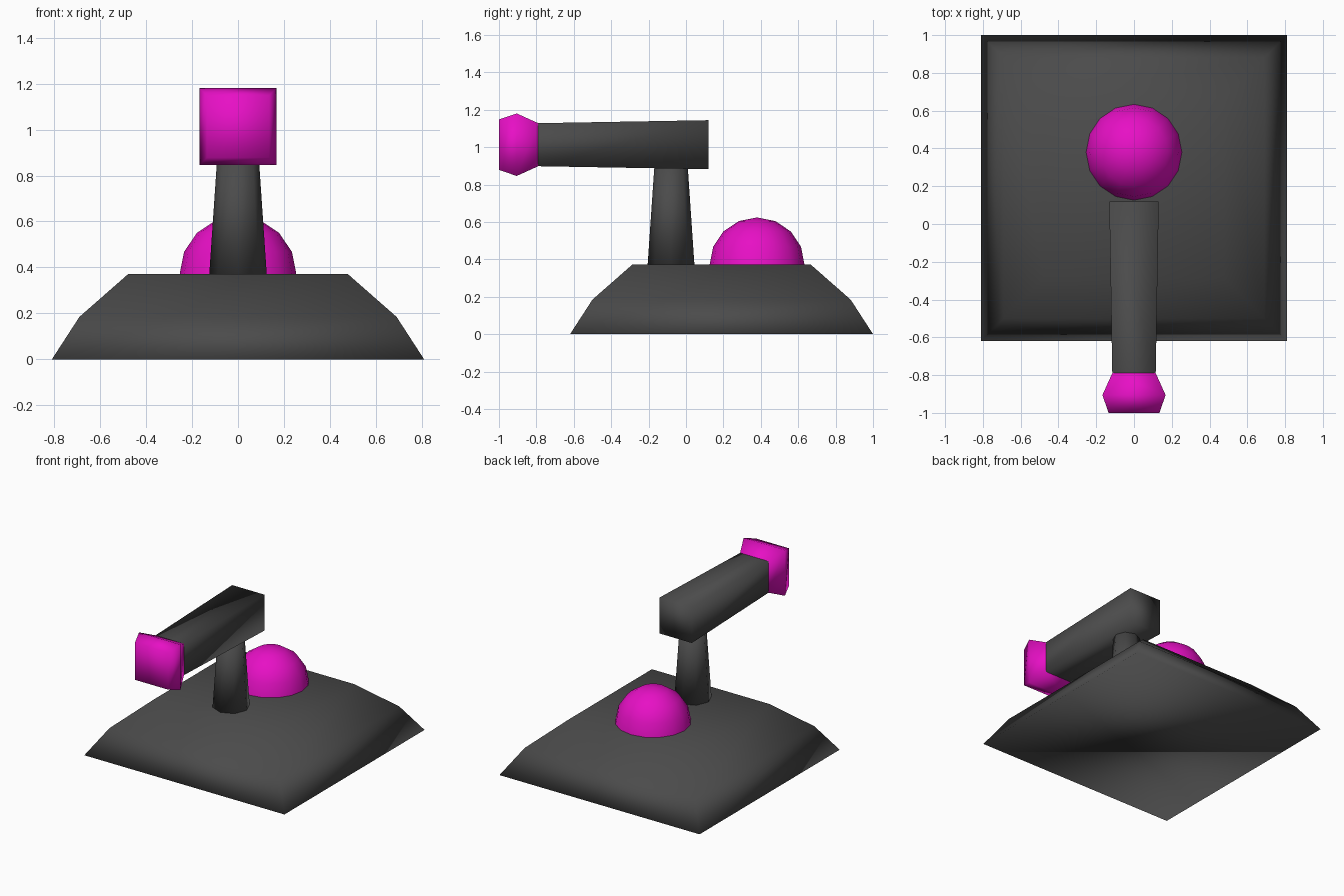
import bpy, bmesh
from math import pi, sin, cos
from mathutils import Vector

if "Cube" in bpy.data.objects:
    bpy.data.objects.remove(bpy.data.objects["Cube"])


def material(name, rgb):
    m = bpy.data.materials.new(name)
    m.diffuse_color = (*rgb, 1)
    m.use_nodes = True
    m.node_tree.nodes["Principled BSDF"].inputs["Base Color"].default_value = m.diffuse_color
    return m


DARK = material("dark_grey", (0.07, 0.07, 0.07))
PINK = material("magenta", (0.80, 0.005, 0.56))


def loft(name, rings, sides, centre, mat, axis="z", turn=0.0, caps=(True, True)):
    """Stack regular polygons (position, radius) along an axis; radius 0 makes a tip."""
    bm = bmesh.new()
    loops = []
    for pos, r in rings:
        loop = []
        for i in range(sides if r else 1):
            a = turn + 2 * pi * i / sides
            u, v = r * cos(a), r * sin(a)
            p = (u, v, pos) if axis == "z" else (u, pos, v)
            loop.append(bm.verts.new(Vector(p) + Vector(centre)))
        loops.append(loop)
    for a, b in zip(loops, loops[1:]):
        for i in range(sides):
            j = (i + 1) % sides
            if len(b) == 1:
                bm.faces.new((a[i], a[j], b[0]))
            else:
                bm.faces.new((a[i], a[j], b[j], b[i]))
    if caps[0]:
        bm.faces.new(loops[0][::-1])
    if caps[1] and len(loops[-1]) > 2:
        bm.faces.new(loops[-1])
    if axis == "y":
        bmesh.ops.reverse_faces(bm, faces=bm.faces[:])
    for f in bm.faces:
        f.smooth = True
    me = bpy.data.meshes.new(name)
    bm.to_mesh(me)
    bm.free()
    me.materials.append(mat)
    ob = bpy.data.objects.new(name, me)
    bpy.context.collection.objects.link(ob)
    return ob


def square(rings):
    """Turn half-widths into corner radii for four-sided lofts."""
    return [(p, h * 2 ** 0.5) for p, h in rings]


# Stepped square base
loft("base", square([(0, 0.81), (0.185, 0.69), (0.372, 0.477)]), 4,
     (0, 0.19, 0), DARK, turn=pi / 4)

# Tapered post
loft("post", [(0.372, 0.125), (0.885, 0.09)], 8, (0, -0.08, 0), DARK)

# Square barrel and flared muzzle
loft("barrel", square([(-0.79, 0.115), (0.12, 0.131)]), 4,
     (0, 0, 1.013), DARK, axis="y", turn=pi / 4, caps=(False, True))
loft("muzzle", square([(-1.0, 0.135), (-0.905, 0.167), (-0.79, 0.115)]), 4,
     (0, 0, 1.013), PINK, axis="y", turn=pi / 4, caps=(True, False))

# Low-poly dome behind the post
R = 0.254
dome = [(R * sin(k * pi / 8), R * cos(k * pi / 8)) for k in range(4)] + [(R, 0)]
loft("dome", dome, 16, (0, 0.38, 0.37), PINK, caps=(False, False))
